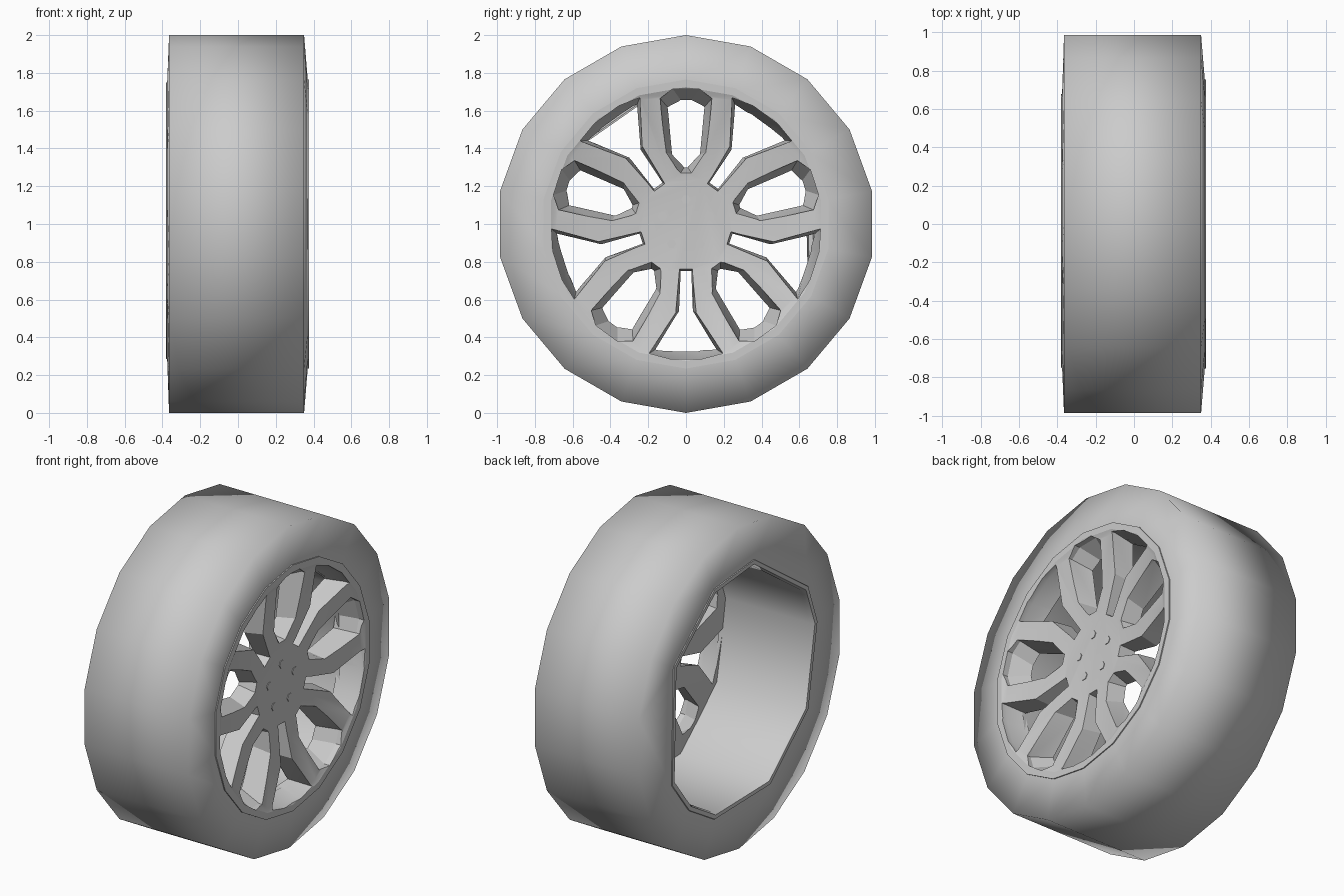
import bpy, bmesh
from math import sin, cos, pi, radians

if "Cube" in bpy.data.objects:
    bpy.data.objects.remove(bpy.data.objects["Cube"])

EVEN = [i * 20 + 10 for i in range(18)]                       # full 18-gon
COARSE = [10, 30, 80, 110, 150, 207, 228, 250, 292, 330]      # coarser opening at the back


def ring(bm, x, r, angles):
    return [bm.verts.new((x, -r * cos(radians(a)), 1 + r * sin(radians(a)))) for a in angles]


def bridge(bm, a, ang_a, b, ang_b):
    # quads for equal rings, otherwise a triangle strip following the angles
    n, m = len(a), len(b)
    if n == m:
        for i in range(n):
            j = (i + 1) % n
            bm.faces.new((a[i], a[j], b[j], b[i]))
        return
    A, B = ang_a + [ang_a[0] + 360], ang_b + [ang_b[0] + 360]
    i = j = 0
    while i < n or j < m:
        if j == m or (i < n and A[i] + A[i + 1] <= B[j] + B[j + 1]):
            bm.faces.new((a[i], a[(i + 1) % n], b[j % m]))
            i += 1
        else:
            bm.faces.new((a[i % n], b[(j + 1) % m], b[j]))
            j += 1


def finish(bm, name):
    bmesh.ops.recalc_face_normals(bm, faces=bm.faces[:])
    me = bpy.data.meshes.new(name)
    bm.to_mesh(me)
    bm.free()
    ob = bpy.data.objects.new(name, me)
    bpy.context.collection.objects.link(ob)
    return ob


def lathe(name, rows, cap=False):
    bm = bmesh.new()
    loops = [ring(bm, *row) for row in rows]
    for k in range(len(rows) - 1):
        bridge(bm, loops[k], rows[k][2], loops[k + 1], rows[k + 1][2])
    if cap:
        bm.faces.new(loops[0])
        bm.faces.new(loops[-1])
    return finish(bm, name)


def smooth(ob, angle=None):
    bpy.ops.object.select_all(action='DESELECT')
    ob.select_set(True)
    bpy.context.view_layer.objects.active = ob
    if angle is None:
        bpy.ops.object.shade_smooth()
    else:
        bpy.ops.object.shade_smooth_by_angle(angle=radians(angle))


# Tyre: flat tread with slightly sloped sidewalls
tire = lathe("tire", [(0.37, 0.755, EVEN), (0.35, 1.0, EVEN),
                      (-0.365, 1.0, EVEN), (-0.375, 0.76, COARSE)])
smooth(tire)

# Rim barrel with a rear lip
barrel = lathe("rim_barrel", [(-0.37, 0.765, COARSE), (-0.38, 0.76, COARSE),
                              (-0.38, 0.735, COARSE), (-0.35, 0.725, COARSE),
                              (0.25, 0.725, COARSE)])
smooth(barrel, 62)

# Dished wheel face
face = lathe("spoke_face", [(0.30, 0.25, EVEN), (0.365, 0.70, EVEN), (0.376, 0.725, EVEN),
                            (0.376, 0.765, EVEN), (0.23, 0.765, EVEN), (0.20, 0.25, EVEN)],
             cap=True)

# Tapered window cutters: five between spoke pairs, five inside them
WIN_A = ([(.07, .715), (.137, .665), (.11, .38), (.037, .26)],
         [(.02, .645), (.09, .61), (.072, .37), (.008, .30)])
WIN_B = ([(.08, .715), (.195, .685), (.055, .47), (.037, .235)],
         [(.06, .665), (.155, .66), (.035, .46), (.028, .25)])
bm = bmesh.new()
for (front, back), start in ((WIN_A, pi / 2), (WIN_B, -pi / 2)):
    for k in range(5):
        p = start + k * 2 * pi / 5
        layers = []
        for x, half in ((0.5, front), (0.34, front), (0.2, back), (0.1, back)):
            pts = half + [(-u, v) for u, v in reversed(half)]
            layers.append([bm.verts.new((x, v * cos(p) + u * sin(p),
                                         1 + v * sin(p) - u * cos(p))) for u, v in pts])
        for a, b in zip(layers, layers[1:]):
            bridge(bm, a, None, b, None)
        bm.faces.new(layers[0])
        bm.faces.new(layers[-1])
cutter = finish(bm, "window_cutter")
cutter.hide_render = True

mod = face.modifiers.new("windows", 'BOOLEAN')
mod.operation = 'DIFFERENCE'
mod.solver = 'EXACT'
mod.object = cutter
bpy.context.view_layer.objects.active = face
bpy.ops.object.modifier_apply(modifier=mod.name)
bpy.data.objects.remove(cutter, do_unlink=True)
smooth(face, 20)

# Wheel bolts around the hub
for k in range(5):
    a = pi / 2 + k * 2 * pi / 5
    bpy.ops.mesh.primitive_cylinder_add(vertices=6, radius=0.025, depth=0.02,
                                        location=(0.294, 0.13 * cos(a), 1 + 0.13 * sin(a)),
                                        rotation=(0, pi / 2, 0))
    bpy.context.object.name = f"hub_bolt_{k + 1}"
